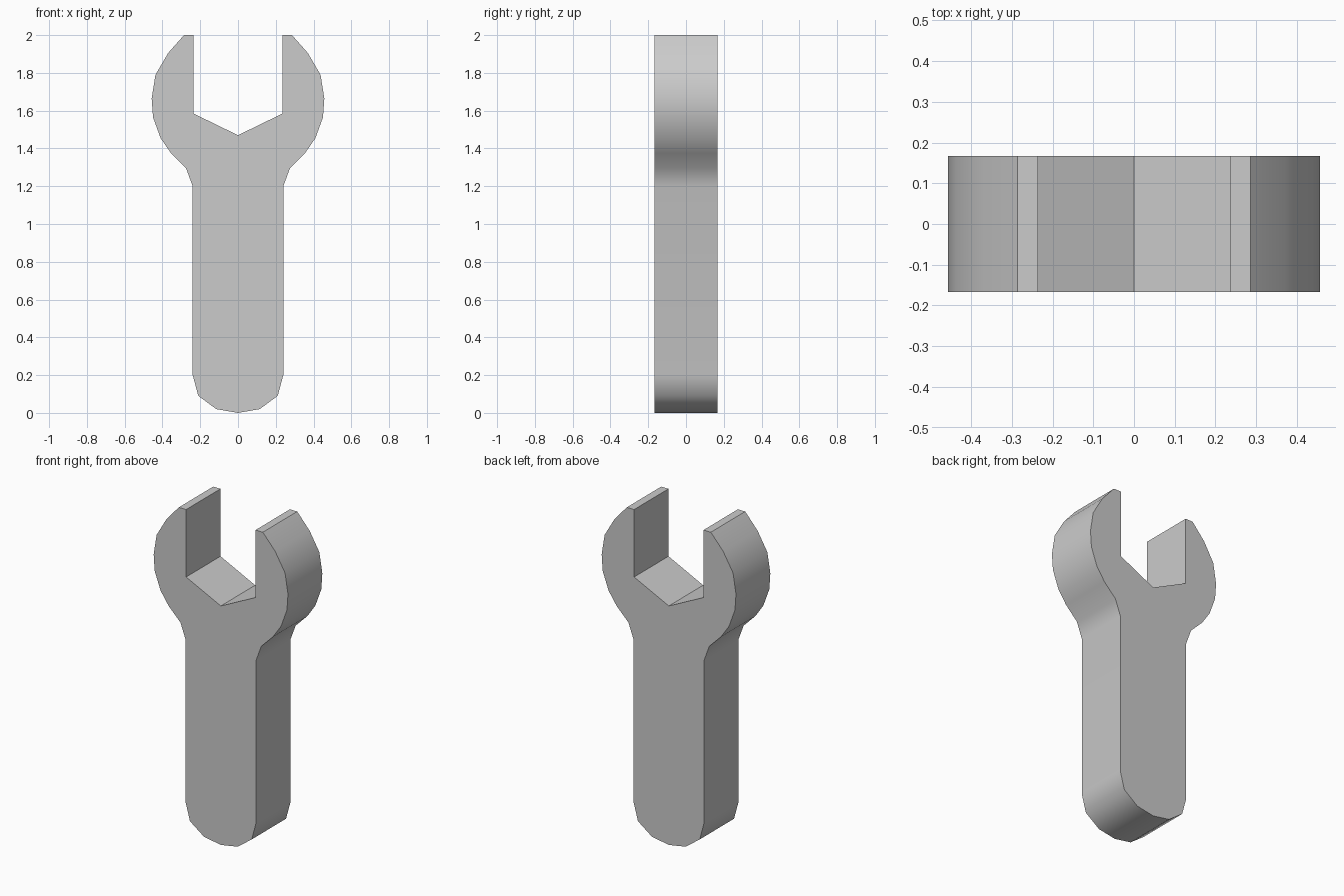
import bpy, bmesh, math

if "Cube" in bpy.data.objects:
    bpy.data.objects.remove(bpy.data.objects["Cube"])

HALF_THICKNESS = 0.167

# Right half of the outline (x, z), from the bottom tip up and round to the jaw notch
half = [
    (0.0, 0.0), (0.115, 0.02), (0.21, 0.09), (0.24, 0.2),             # rounded handle end
    (0.24, 1.2), (0.275, 1.295), (0.355, 1.375),                      # neck
    (0.41, 1.455), (0.45, 1.565), (0.457, 1.665), (0.437, 1.79),      # round head
    (0.37, 1.905), (0.286, 2.0),
    (0.236, 2.0), (0.236, 1.585), (0.0, 1.47),                        # jaw opening
]

# Mirror the inner points to close the outline
outline = half + [(-x, z) for x, z in reversed(half[1:-1])]

# Flat front face, extruded to full thickness
bm = bmesh.new()
front = bm.faces.new([bm.verts.new((x, -HALF_THICKNESS, z)) for x, z in outline])
result = bmesh.ops.extrude_face_region(bm, geom=[front], use_keep_orig=True)
back = [g for g in result["geom"] if isinstance(g, bmesh.types.BMVert)]
bmesh.ops.translate(bm, vec=(0, 2 * HALF_THICKNESS, 0), verts=back)
bmesh.ops.recalc_face_normals(bm, faces=bm.faces)

mesh = bpy.data.meshes.new("wrench")
bm.to_mesh(mesh)
bm.free()
wrench = bpy.data.objects.new("wrench", mesh)
bpy.context.collection.objects.link(wrench)

# Smooth rim, sharp jaw and face edges
bpy.context.view_layer.objects.active = wrench
wrench.select_set(True)
bpy.ops.object.shade_smooth_by_angle(angle=math.radians(45))
